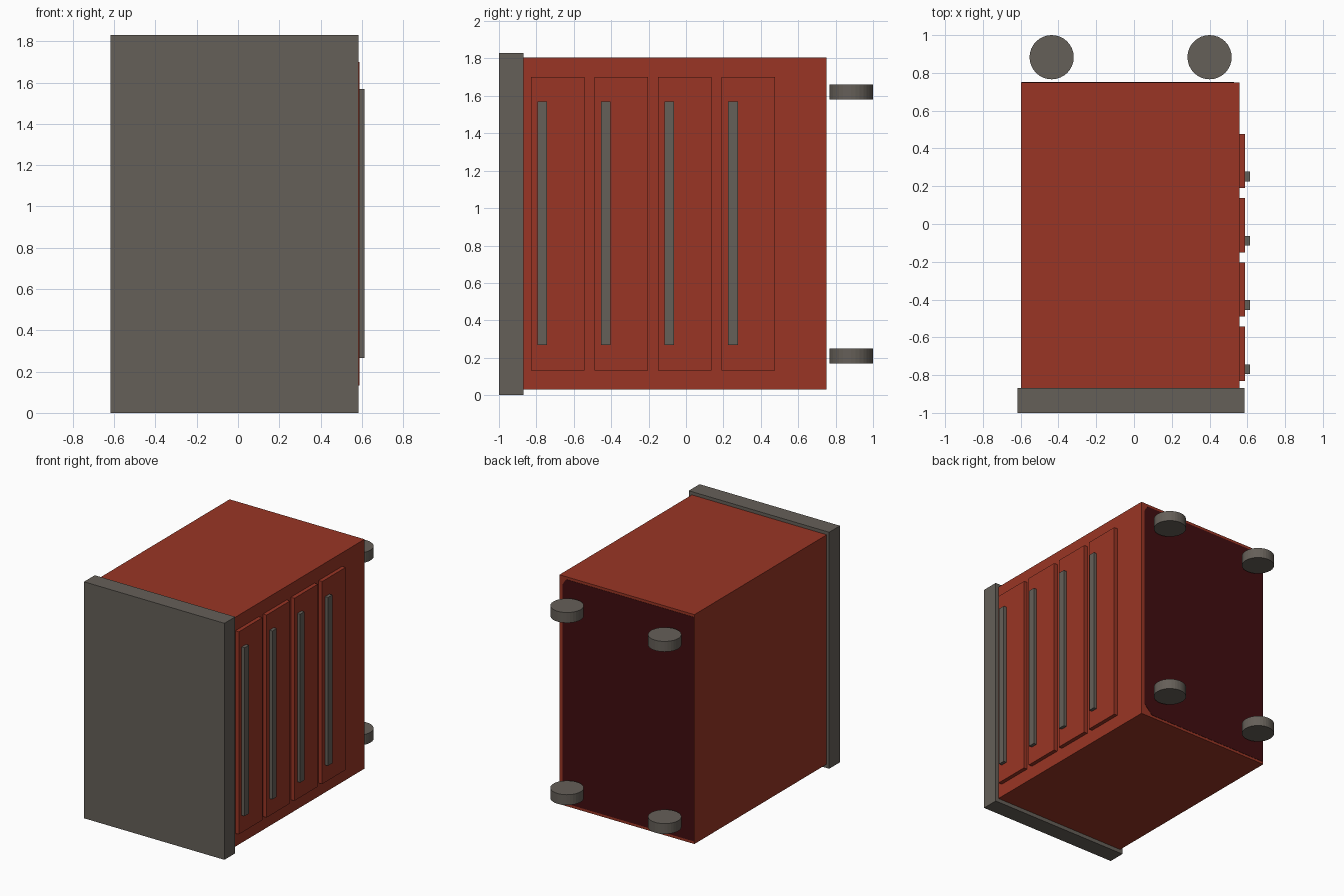
import bpy, bmesh, math

if "Cube" in bpy.data.objects:
    bpy.data.objects.remove(bpy.data.objects["Cube"])


def material(name, rgb):
    m = bpy.data.materials.new(name)
    m.diffuse_color = (*rgb, 1)
    m.use_nodes = True
    m.node_tree.nodes["Principled BSDF"].inputs["Base Color"].default_value = m.diffuse_color
    return m


RED = material("red paint", (0.32, 0.036, 0.018))
GREY = material("warm grey", (0.13, 0.115, 0.098))
MAROON = material("dark maroon", (0.052, 0.004, 0.005))


def finish(name, bm, mat):
    bmesh.ops.recalc_face_normals(bm, faces=bm.faces)
    me = bpy.data.meshes.new(name)
    bm.to_mesh(me)
    bm.free()
    me.materials.append(mat)
    ob = bpy.data.objects.new(name, me)
    bpy.context.collection.objects.link(ob)
    return ob


def box(name, x, y, z, mat):
    bm = bmesh.new()
    bmesh.ops.create_cube(bm, size=1)
    for v in bm.verts:
        for i, (lo, hi) in enumerate((x, y, z)):
            v.co[i] = lo if v.co[i] < 0 else hi
    return finish(name, bm, mat)


# Cabinet lying on its back end, with its top slab facing the front
box("cabinet_body", (-0.597, 0.558), (-0.87, 0.75), (0.03, 1.805), RED)
box("top_slab", (-0.618, 0.584), (-1.0, -0.868), (0.0, 1.83), GREY)

# Dark underside panel with clipped corners on one side
bm = bmesh.new()
outline = [(-0.595, 0.05), (0.46, 0.05), (0.53, 0.12),
           (0.53, 1.74), (0.50, 1.785), (-0.595, 1.785)]
face = bm.faces.new([bm.verts.new((x, 0.748, z)) for x, z in outline])
ext = bmesh.ops.extrude_face_region(bm, geom=[face])
for v in ext["geom"]:
    if isinstance(v, bmesh.types.BMVert):
        v.co.y += 0.004
finish("underside_panel", bm, MAROON)

# Drawer fronts with long bar handles
for i in range(4):
    y = -0.83 + 0.34 * i
    box(f"drawer_front_{i + 1}", (0.55, 0.588), (y, y + 0.287), (0.133, 1.70), RED)
    box(f"drawer_handle_{i + 1}", (0.58, 0.613), (y + 0.035, y + 0.087), (0.267, 1.57), GREY)

# Four disc casters standing off the underside
for x in (-0.436, 0.40):
    for z in (0.21, 1.62):
        bm = bmesh.new()
        bmesh.ops.create_cone(bm, cap_ends=True, segments=32,
                              radius1=0.117, radius2=0.117, depth=0.08)
        bmesh.ops.translate(bm, verts=bm.verts, vec=(x, 0.883, z))
        finish("caster", bm, GREY)
